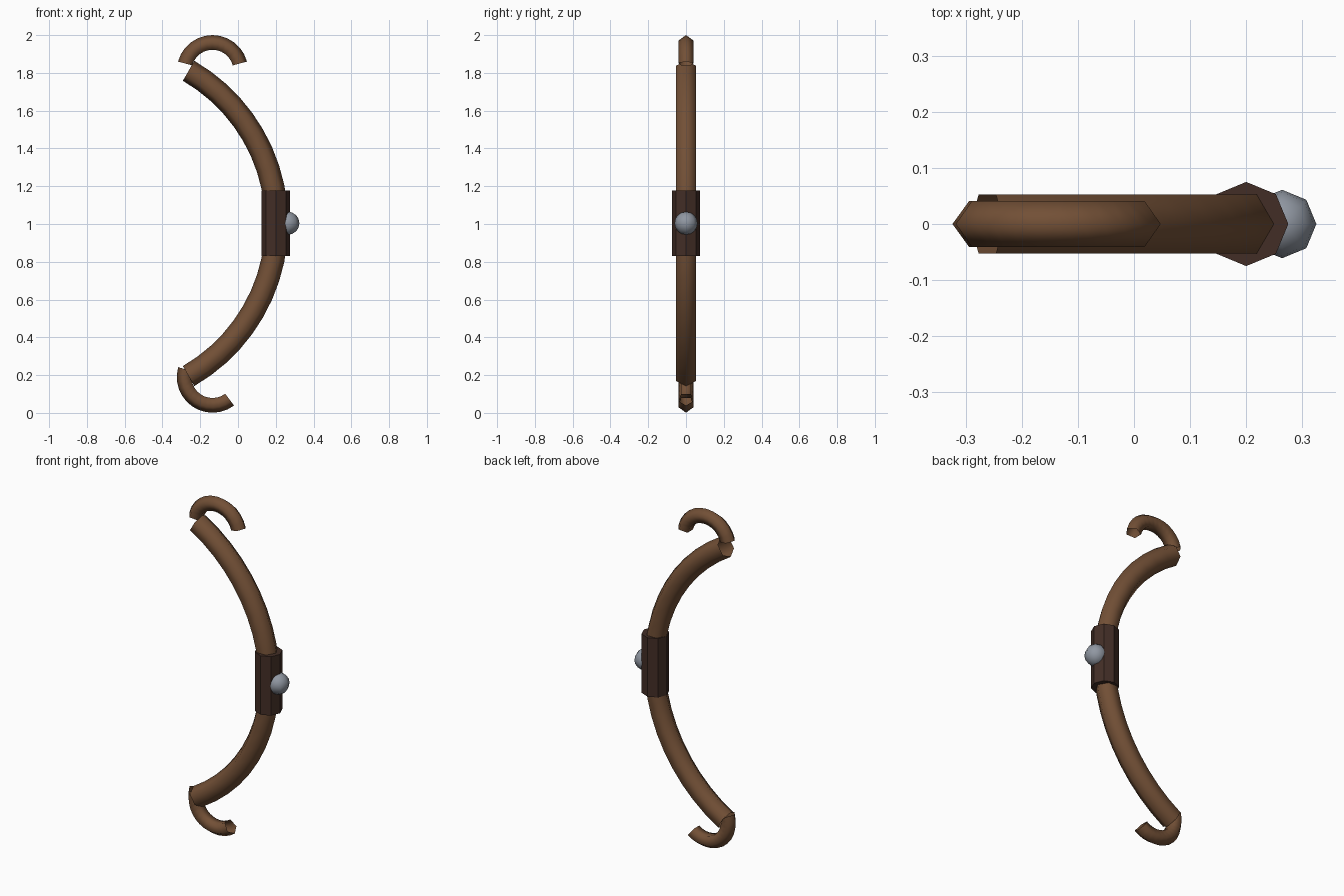
import bpy, bmesh
from math import sin, cos, pi, radians

if "Cube" in bpy.data.objects:
    bpy.data.objects.remove(bpy.data.objects["Cube"])


def material(name, rgb):
    m = bpy.data.materials.new(name)
    m.diffuse_color = (*rgb, 1)
    m.use_nodes = True
    m.node_tree.nodes["Principled BSDF"].inputs["Base Color"].default_value = m.diffuse_color
    return m


wood = material("wood", (0.17, 0.08, 0.037))
leather = material("leather", (0.055, 0.027, 0.019))
steel = material("steel", (0.28, 0.31, 0.36))


def arc_tube(name, cx, cz, major, minor, start, end, sides, steps):
    """Open tube swept along an arc in the xz plane, one corner facing outward."""
    bm = bmesh.new()
    rings = []
    for i in range(steps + 1):
        a = radians(start + (end - start) * i / steps)
        ring = []
        for j in range(sides):
            t = 2 * pi * j / sides
            r = major + minor * cos(t)
            ring.append(bm.verts.new((cx + r * cos(a), minor * sin(t), cz + r * sin(a))))
        rings.append(ring)
    for p, q in zip(rings, rings[1:]):
        for j in range(sides):
            k = (j + 1) % sides
            bm.faces.new((p[j], p[k], q[k], q[j]))
    bmesh.ops.recalc_face_normals(bm, faces=bm.faces)
    for f in bm.faces:
        f.smooth = True
    me = bpy.data.meshes.new(name)
    bm.to_mesh(me)
    bm.free()
    ob = bpy.data.objects.new(name, me)
    bpy.context.collection.objects.link(ob)
    me.materials.append(wood)
    return ob


# Bow limb and the curled tips
arc_tube("bow_limb", -0.728, 1.003, 0.933, 0.061, -60, 60, 6, 20)
arc_tube("upper_tip", -0.135, 1.811, 0.146, 0.043, 15, 165, 5, 12)
arc_tube("lower_tip", -0.135, 0.19, 0.146, 0.043, 164, 307, 5, 12)

# Wrapped grip
bpy.ops.mesh.primitive_cylinder_add(vertices=8, radius=0.075, depth=0.348,
                                    location=(0.2, 0, 1.004))
grip = bpy.context.object
grip.name = "grip"
grip.data.materials.append(leather)

# Round stud on the grip
bpy.ops.mesh.primitive_uv_sphere_add(segments=8, ring_count=8, radius=0.061,
                                     location=(0.264, 0, 1.004))
stud = bpy.context.object
stud.name = "grip_stud"
stud.data.materials.append(steel)
bpy.ops.object.shade_smooth()
